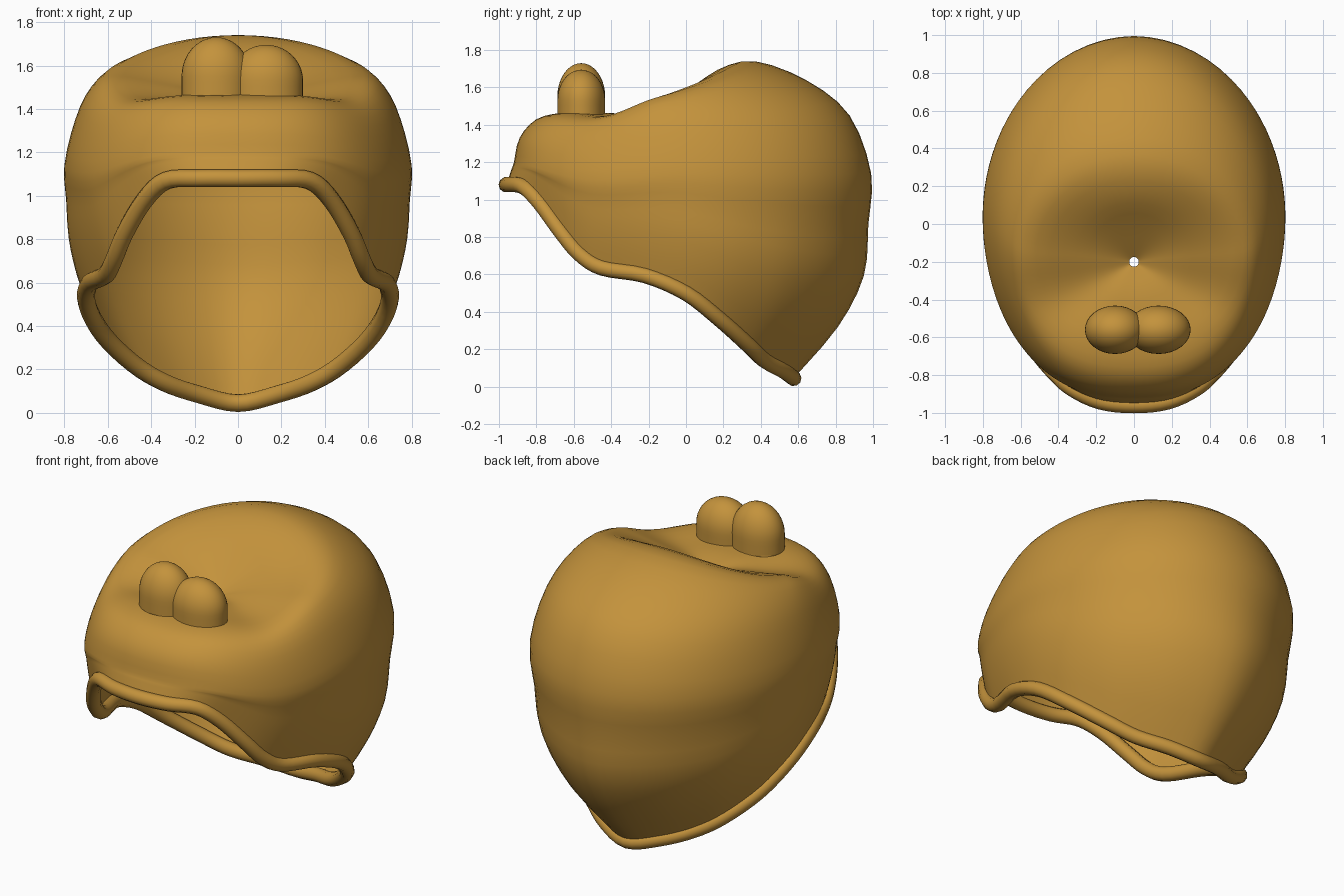
import bpy, bmesh, math
from mathutils import Vector

cube = bpy.data.objects.get("Cube")
if cube:
    bpy.data.objects.remove(cube, do_unlink=True)

mat = bpy.data.materials.new("ochre_fabric")
mat.use_nodes = True
colour = (0.55, 0.29, 0.045, 1)
mat.diffuse_color = colour
bsdf = next(n for n in mat.node_tree.nodes if n.type == 'BSDF_PRINCIPLED')
bsdf.inputs["Base Color"].default_value = colour
bsdf.inputs["Roughness"].default_value = 0.8


def spline(points, steps, closed=False):
    """Sample a smooth curve passing through the points."""
    n = len(points)
    pick = (lambda i: points[i % n]) if closed else (lambda i: points[max(0, min(n - 1, i))])
    out = []
    for i in range(n if closed else n - 1):
        a, b, c, d = (pick(i + k) for k in (-1, 0, 1, 2))
        for s in range(steps):
            u = s / steps
            out.append(b + (c - a) * (u / 2)
                       + (a * 2 - b * 5 + c * 4 - d) * (u * u / 2)
                       + (b * 3 - a - c * 3 + d) * (u ** 3 / 2))
    if not closed:
        out.append(points[-1].copy())
    return out


def add_mesh(name, bm):
    bmesh.ops.recalc_face_normals(bm, faces=bm.faces[:])
    mesh = bpy.data.meshes.new(name)
    bm.to_mesh(mesh)
    bm.free()
    mesh.materials.append(mat)
    for p in mesh.polygons:
        p.use_smooth = True
    obj = bpy.data.objects.new(name, mesh)
    bpy.context.collection.objects.link(obj)


# Opening edge: one half from front to back, then mirrored
half = [Vector(p) for p in (
    (0, -.96, 1.08), (.18, -.94, 1.08), (.33, -.87, 1.07), (.43, -.78, .98),
    (.52, -.67, .83), (.57, -.57, .71), (.61, -.45, .635), (.685, -.22, .595),
    (.695, 0, .5), (.62, .18, .36), (.48, .33, .225), (.34, .42, .14),
    (.18, .52, .085), (0, .575, .045))]
mirrored = [Vector((-p.x, p.y, p.z)) for p in half[-2:0:-1]]
rim = spline(half + mirrored, 4, closed=True)

# Crown loops: half width, front y, back y, front z, side z, back z
loops = [
    (.80, -.92, .99, 1.2, 1.14, 1.14),
    (.75, -.89, .875, 1.33, 1.35, 1.45),
    (.68, -.8, .65, 1.43, 1.49, 1.635),
    (.58, -.66, .37, 1.465, 1.55, 1.74),
    (.37, -.5, .17, 1.465, 1.52, 1.695),
    (.18, -.36, 0, 1.46, 1.48, 1.57),
    (.025, -.225, -.175, 1.43, 1.43, 1.44)]


def loop_point(loop, t):
    a, yf, yb, zf, zs, zb = loop
    c, s = -math.cos(t), math.sin(t)
    x = a * s
    y = (yf + yb) / 2 + (yb - yf) / 2 * c
    z = zs + (zb - zf) / 2 * c + ((zb + zf) / 2 - zs) * c * c
    if c < 0:  # fuller brow whose shoulders slope away
        x = a * math.copysign(abs(s) ** .82, s)
        z -= .5 * a * s ** 4 * c * c
    return Vector((x, y, z))


# Cap shell: one meridian from each rim point up to the small crown hole
bm = bmesh.new()
columns = []
for p in rim:
    t = math.atan2(p.x / .8, -p.y)
    widest = loop_point(loops[0], t)
    outward = Vector((widest.x, widest.y, 0)).normalized()
    push = .135 * max(0, widest.z - p.z) ** 3
    path = [p]
    for u, bulge in ((.25, .75), (.5, .95), (.75, .5)):
        path.append(p.lerp(widest, u) + outward * push * bulge)
    path += [loop_point(l, t) for l in loops]
    columns.append([bm.verts.new(q) for q in spline(path, 3)])
for i, col in enumerate(columns):
    nxt = columns[(i + 1) % len(columns)]
    for j in range(len(col) - 1):
        bm.faces.new((col[j], nxt[j], nxt[j + 1], col[j + 1]))
add_mesh("cap_shell", bm)

# Rolled trim around the opening
curve = bpy.data.curves.new("rolled_trim", 'CURVE')
curve.dimensions = '3D'
curve.bevel_depth = .042
curve.bevel_resolution = 3
path = curve.splines.new('POLY')
path.points.add(len(rim) - 1)
for point, p in zip(path.points, rim):
    point.co = (*p, 1)
path.use_cyclic_u = True
path.use_smooth = True
curve.materials.append(mat)
bpy.context.collection.objects.link(bpy.data.objects.new("rolled_trim", curve))


# Two domed bobbles on the front of the crown, straight-sided and flat underneath
def bobble(name, centre, radii, floor):
    b = bmesh.new()
    bmesh.ops.create_uvsphere(b, u_segments=32, v_segments=20, radius=1)
    for v in b.verts:
        width = v.co.xy.length
        if v.co.z < 0 and width > .01:
            v.co.xy = v.co.xy / width
        v.co = Vector(c + r * k for c, r, k in zip(centre, radii, v.co))
        v.co.z = max(v.co.z, floor)
    add_mesh(name, b)


bobble("right_bobble", (-.1, -.56, 1.55), (.16, .128, .18), 1.45)
bobble("left_bobble", (.13, -.56, 1.53), (.17, .128, .165), 1.45)
